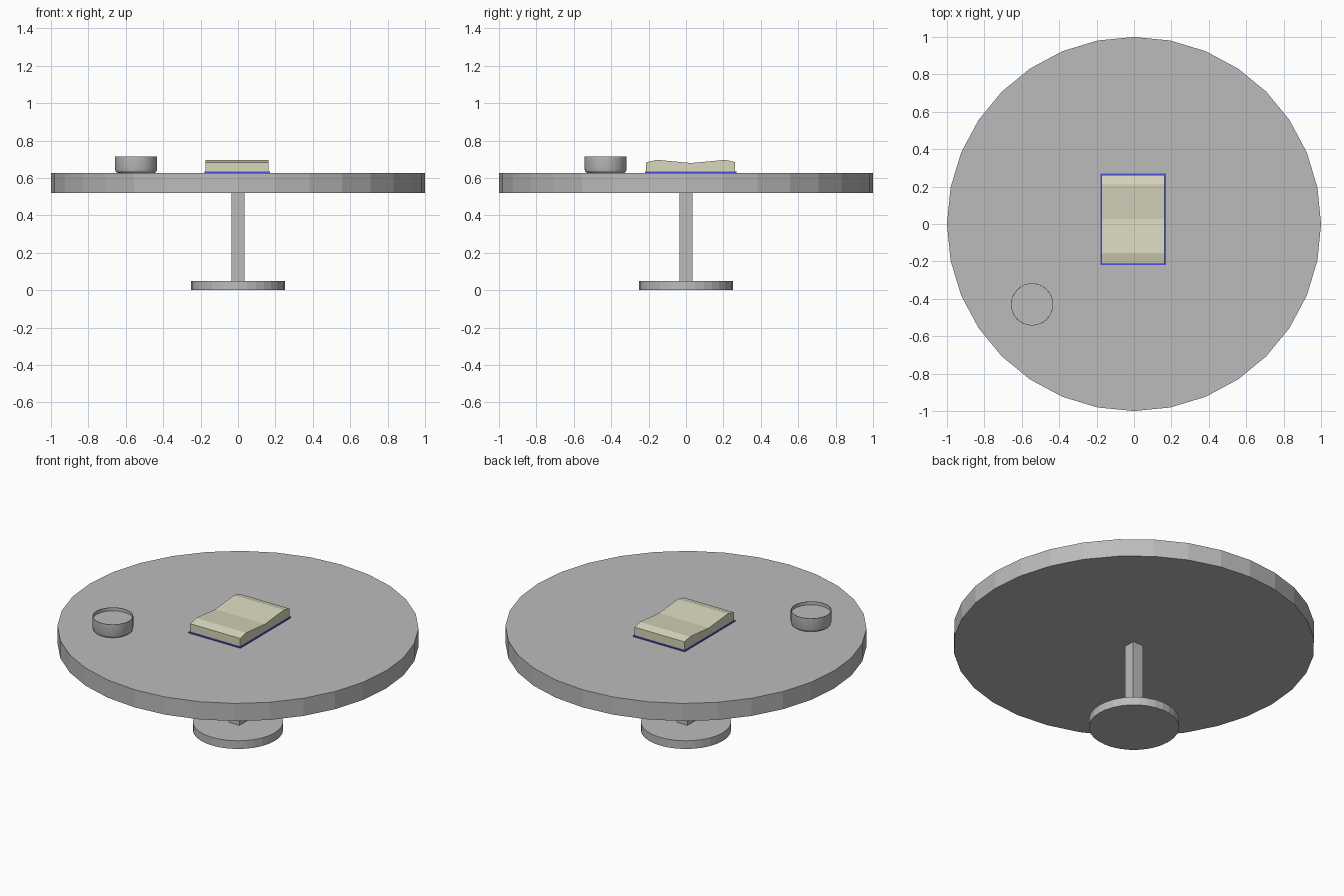
import bpy, bmesh, math

if "Cube" in bpy.data.objects:
    bpy.data.objects.remove(bpy.data.objects["Cube"])


def material(name, rgb):
    m = bpy.data.materials.new(name)
    m.diffuse_color = (*rgb, 1)
    m.use_nodes = True
    m.node_tree.nodes["Principled BSDF"].inputs["Base Color"].default_value = m.diffuse_color
    return m


GREY = material("grey", (0.5, 0.5, 0.5))
CREAM = material("cream paper", (0.69, 0.68, 0.51))
BLUE = material("blue cover", (0.08, 0.08, 0.75))


def finish(name, bm, mat):
    bmesh.ops.recalc_face_normals(bm, faces=bm.faces)
    me = bpy.data.meshes.new(name)
    bm.to_mesh(me)
    bm.free()
    me.materials.append(mat)
    ob = bpy.data.objects.new(name, me)
    bpy.context.collection.objects.link(ob)
    return ob


def lathe(name, profile, mat, x=0, y=0, sides=32):
    """Stack of rings (radius, z), capped at both ends."""
    bm = bmesh.new()
    rings = [[bm.verts.new((x + r * math.cos(math.tau * i / sides),
                            y + r * math.sin(math.tau * i / sides), z))
              for i in range(sides)] for r, z in profile]
    for a, b in zip(rings, rings[1:]):
        for i in range(sides):
            j = (i + 1) % sides
            bm.faces.new((a[i], a[j], b[j], b[i]))
    bm.faces.new(rings[0])
    bm.faces.new(rings[-1])
    return finish(name, bm, mat)


def extrude_x(name, profile, x0, x1, mat):
    """Side profile (y, z) extruded along x."""
    bm = bmesh.new()
    face = bm.faces.new([bm.verts.new((x0, y, z)) for y, z in profile])
    new = bmesh.ops.extrude_face_region(bm, geom=[face])["geom"]
    bmesh.ops.translate(bm, vec=(x1 - x0, 0, 0),
                        verts=[v for v in new if isinstance(v, bmesh.types.BMVert)])
    return finish(name, bm, mat)


def box(name, x0, x1, y0, y1, z0, z1, mat):
    return extrude_x(name, [(y0, z0), (y1, z0), (y1, z1), (y0, z1)], x0, x1, mat)


# Pedestal table
lathe("table_foot", [(0.25, 0), (0.25, 0.05)], GREY)
box("table_post", -0.035, 0.035, -0.035, 0.035, 0.05, 0.52, GREY)
lathe("table_top", [(1, 0.52), (1, 0.628)], GREY)

# Shallow dish with a thin rim and recessed floor
dish = lathe("dish", [(0.1, 0.628), (0.109, 0.635), (0.113, 0.647), (0.113, 0.715),
                      (0.11, 0.715), (0.11, 0.695)], GREY, -0.545, -0.43)
bpy.context.view_layer.objects.active = dish
dish.select_set(True)
bpy.ops.object.shade_smooth_by_angle()

# Open book: cover sheet and a wavy block of pages
box("book_cover", -0.18, 0.17, -0.22, 0.27, 0.628, 0.634, BLUE)
extrude_x("book_pages", [(-0.213, 0.634), (0.263, 0.634), (0.263, 0.685), (0.21, 0.697),
                         (0.027, 0.68), (-0.155, 0.697), (-0.213, 0.684)],
          -0.174, 0.164, CREAM)
